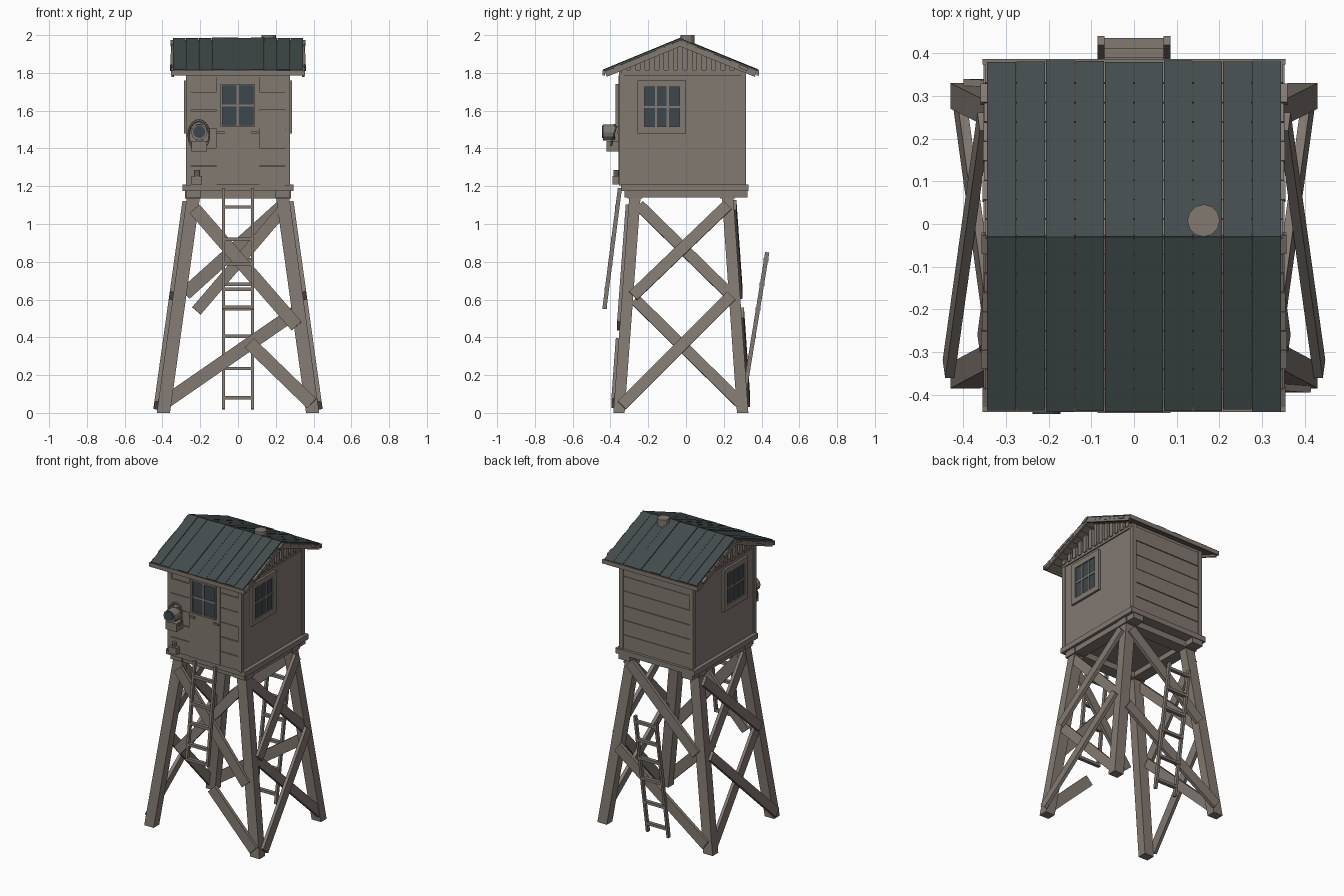
import bpy, bmesh, math, random
from mathutils import Vector, Matrix

if "Cube" in bpy.data.objects:
    bpy.data.objects.remove(bpy.data.objects["Cube"])
random.seed(4)

def mat(name, c):
    m = bpy.data.materials.new(name)
    m.diffuse_color = (*c, 1)
    m.use_nodes = True
    m.node_tree.nodes["Principled BSDF"].inputs["Base Color"].default_value = m.diffuse_color
    return m
WOOD = mat("weathered_wood", (0.225, 0.192, 0.167))
ROOF = mat("dark_slate_roof", (0.055, 0.072, 0.073))
GLASS = mat("dark_glass", (0.045, 0.066, 0.074))

class Part:
    """Collects several solids into one named object."""
    def __init__(self, name, m):
        self.name, self.m, self.bm = name, m, bmesh.new()
    def hexa(self, bottom, top):
        v = [self.bm.verts.new(p) for p in list(bottom) + list(top)]
        n = len(bottom)
        self.bm.faces.new(v[:n][::-1]); self.bm.faces.new(v[n:])
        for i in range(n):
            j = (i + 1) % n
            self.bm.faces.new((v[i], v[j], v[n + j], v[n + i]))
    def box(self, x0, x1, y0, y1, z0, z1):
        r = [(x0, y0), (x1, y0), (x1, y1), (x0, y1)]
        self.hexa([(*p, z0) for p in r], [(*p, z1) for p in r])
    def beam(self, p, q, w, t, normal):
        p, q = Vector(p), Vector(q)
        d = (q - p).normalized()
        s = d.cross(Vector(normal)).normalized()
        n = s.cross(d).normalized()
        o = [s * a * w / 2 + n * b * t / 2 for a, b in ((-1, -1), (1, -1), (1, 1), (-1, 1))]
        self.hexa([p + k for k in o], [q + k for k in o])
    def cyl(self, p, q, r, seg=10):
        p, q = Vector(p), Vector(q)
        rot = (q - p).to_track_quat('Z', 'Y').to_matrix().to_4x4()
        bmesh.ops.create_cone(self.bm, cap_ends=True, segments=seg, radius1=r, radius2=r,
                              depth=(q - p).length, matrix=Matrix.Translation((p + q) / 2) @ rot)
    def done(self):
        bmesh.ops.recalc_face_normals(self.bm, faces=self.bm.faces[:])
        me = bpy.data.meshes.new(self.name)
        self.bm.to_mesh(me); self.bm.free()
        me.materials.append(self.m)
        ob = bpy.data.objects.new(self.name, me)
        bpy.context.collection.objects.link(ob)
        return ob

# Splayed legs
legs = Part("splayed_legs", WOOD)
for s in (-1, 1):
    for yb, yt in (((-.385, -.325), (-.30, -.24)), ((.27, .33), (.19, .25))):
        rect = lambda xs, ys, z: [(s * xs[0], ys[0], z), (s * xs[1], ys[0], z),
                                  (s * xs[1], ys[1], z), (s * xs[0], ys[1], z)]
        legs.hexa(rect((.36, .43), yb, 0), rect((.20, .27), yt, 1.15))
legs.done()

# Side cross braces, two stacked crosses on each side
br = Part("side_cross_braces", WOOD)
for s in (-1, 1):
    for i, (y0, z0, y1, z1) in enumerate(((-.25, 1.10, .24, .62), (.22, 1.10, -.28, .62),
                                          (-.27, .60, .30, .04), (.24, .62, -.34, .04))):
        X = lambda z: s * (.428 - .14 * z + (.012 if i % 2 else -.012))
        br.beam((X(z0), y0, z0), (X(z1), y1, z1), .06, .022, (1, 0, .14 * s))
br.done()

# Front and back braces, some broken off short
br = Part("front_braces", WOOD)
F = lambda x, z, o=0: (x, -.388 + .074 * z + o, z)
br.beam(F(-.23, 1.08), F(.31, .46), .07, .022, (0, 1, 0))
br.beam(F(.25, 1.09, .022), F(-.22, .54, .022), .06, .022, (0, 1, 0))
br.beam(F(.06, .37), F(.39, .05), .07, .022, (0, 1, 0))
br.done()
br = Part("back_braces", WOOD)
B = lambda x, z: (x, .333 - .07 * z, z)
br.beam(B(.24, 1.10), B(-.28, .63), .07, .022, (0, 1, 0))
br.beam(B(-.38, .06), B(.30, .53), .07, .022, (0, 1, 0))
br.done()

# Platform: deck, rim and joists
p = Part("platform", WOOD)
p.box(-.295, .295, -.345, .33, 1.175, 1.21)
for s in (-1, 1):
    p.box(s * .235 - .04, s * .235 + .04, -.325, .325, 1.14, 1.178)
for y in (-.27, .22):
    p.box(-.28, .28, y - .04, y + .04, 1.135, 1.178)
p.done()

# Cabin core with gable ends
x0, y0, y1 = .265, -.343, .307
prof = [(y0, 1.2), (y1, 1.2), (y1, 1.82), (-.03, 1.945), (y0, 1.82)]
c = Part("cabin_core", WOOD)
c.hexa([(-x0, *q) for q in prof], [(x0, *q) for q in prof])
c.done()

# Plank cladding on all walls
c = Part("wall_planks", WOOD)
N = 6
h = .59 / N
for i in range(N):
    za, zb = 1.21 + i * h, 1.21 + (i + 1) * h - .004
    j = lambda: random.uniform(-.003, .002)
    c.box(-.255, -.115, -.350 + j(), -.34, za, zb)
    c.box(.115, .255, -.350 + j(), -.34, za, zb)
    c.box(-.255, .255, .30, .313 + j(), za, zb)
for s in (-1, 1):
    c.box(min(s * .26, s * .270), max(s * .26, s * .270), -.33, .295, 1.21, 1.80)
c.done()

# Corner posts and wall trim
c = Part("corner_posts", WOOD)
for x in (-.262, .262):
    for y in (-.342, .304):
        c.box(x - .014, x + .014, y - .014, y + .014, 1.205, 1.81)
c.box(-.27, .27, -.354, -.34, 1.775, 1.80)
for s in (-1, 1):
    c.box(s * .27 - .008, s * .27 + .008, -.345, .305, 1.785, 1.815)
c.done()

# Gable battens, cut to the roof slope
c = Part("gable_battens", WOOD)
for s in (-1, 1):
    for k in range(-6, 7):
        y = -.03 + k * .05
        zt = 1.955 - abs(k) * .05 * .41
        if zt > 1.83:
            c.box(s * .272 - .012, s * .272 + .012, y - .014, y + .014, 1.80, zt)
c.done()

# Roof: sheathing boards below, dark strips above
RY, RZ = -.03, 1.985
sh, st = Part("roof_sheathing", WOOD), Part("roof_strips", ROOF)
for ye in (-.435, .38):
    d = Vector((0, ye - RY, 1.818 - RZ))
    n = Vector((0, -d.z, d.y)) if d.y > 0 else Vector((0, d.z, -d.y))
    n.normalize()
    ridge = Vector((0, RY, RZ))
    for i in range(9):
        a = ridge + d * ((i + .5) / 9) - n * .020
        w = .355 + random.uniform(-.008, .005)
        sh.beam(a - Vector((w, 0, 0)), a + Vector((w, 0, 0)), d.length / 9 - .002, .018, n)
    for i in range(10):
        w = .69 / 10
        x = -.345 + (i + .5) * w
        o = n * (-.006 + random.uniform(-.002, .002))
        e = 1 + random.uniform(-.005, .015)
        st.beam(Vector((x, RY, RZ)) + o, Vector((x, RY, RZ)) + d * e + o, w - .002, .012, n)
    # eave board and rake boards
    sh.box(-.355, .355, ye - .006, ye + .006, 1.785, 1.812)
    for s in (-1, 1):
        a = ridge - n * .030 + Vector((s * .345, 0, 0))
        sh.beam(a, a + d, .014, .024, n)
sh.done(); st.done()

# Chimney stub
c = Part("chimney", WOOD)
c.cyl((.163, .008, 1.92), (.163, .008, 2.0), .038, 12)
c.done()

# Door with two latches
c = Part("door", WOOD)
c.box(-.115, .115, -.357, -.34, 1.21, 1.785)
for s in (-1, 1):
    c.box(s * .09 - .018, s * .09 + .018, -.366, -.355, 1.478, 1.49)
c.done()

# Windows: u runs along the wall, local frame mapped onto front or side walls
def window(name, put, u0, u1, z0, z1, border, cols):
    g, f = Part(name + "_glass", GLASS), Part(name + "_frame", WOOD)
    put(g, u0, u1, z0, z1, .001, .007)
    for a in (u0 - border, u1):
        put(f, a, a + border, z0 - border, z1 + border, 0, .015)
    for z in (z0 - border, z1):
        put(f, u0, u1, z, z + border, 0, .015)
    for i in range(1, cols):
        u = u0 + (u1 - u0) * i / cols
        put(f, u - .006, u + .006, z0, z1, 0, .012)
    zm = (z0 + z1) / 2
    put(f, u0, u1, zm - .006, zm + .006, 0, .012)
    g.done(); f.done()
window("door_window", lambda P, a, b, c, d, n, f: P.box(a, b, -.357 - f, -.357 - n, c, d),
       -.082, .080, 1.525, 1.73, .010, 2)
for s, nm in ((-1, "left_window"), (1, "right_window")):
    window(nm, lambda P, a, b, c, d, n, f: P.box(*sorted((s * (.270 + n), s * (.270 + f))), a, b, c, d),
           -.22, -.035, 1.515, 1.725, .036, 3)

# Ladders: front one hangs from the deck, back one leans outward
def ladder(name, top, bottom, rungs):
    L = Part(name, WOOD)
    (ya, za), (yb, zb) = top, bottom
    for s in (-1, 1):
        L.beam((s * .077, ya, za), (s * .077, yb, zb), .016, .022, (0, 1, 0))
    for z in rungs:
        y = yb + (ya - yb) * (z - zb) / (za - zb)
        L.box(-.085, .085, y - .012, y + .012, z - .009, z + .009)
    L.done()
ladder("front_ladder", (-.350, 1.19), (-.432, .55), (1.09, .92, .79, .655, .56))
ladder("back_ladder", (.430, .85), (.295, .02), (.08, .235, .405, .55, .68, .81))

# Wall lamp: housing, lens, bracket and cable loop
c = Part("wall_lamp", WOOD)
c.cyl((-.205, -.375, 1.485), (-.205, -.44, 1.485), .043, 12)
c.box(-.245, -.165, -.42, -.35, 1.385, 1.44)
c.box(-.222, -.188, -.385, -.345, 1.43, 1.53)
c.done()
c = Part("lamp_lens", GLASS)
c.cyl((-.205, -.438, 1.488), (-.205, -.445, 1.488), .033, 12)
c.done()
bpy.ops.mesh.primitive_torus_add(major_segments=20, minor_segments=6, major_radius=.055,
                                 minor_radius=.005, location=(-.207, -.382, 1.47),
                                 rotation=(math.radians(75), 0, 0))
loop = bpy.context.object
loop.name = "lamp_cable_loop"
loop.scale = (1, 1.45, 1)
loop.data.materials.append(WOOD)

# Small box by the door sill
c = Part("sill_box", WOOD)
c.box(-.245, -.19, -.39, -.345, 1.21, 1.255)
c.cyl((-.217, -.37, 1.25), (-.217, -.37, 1.285), .014, 8)
c.done()
